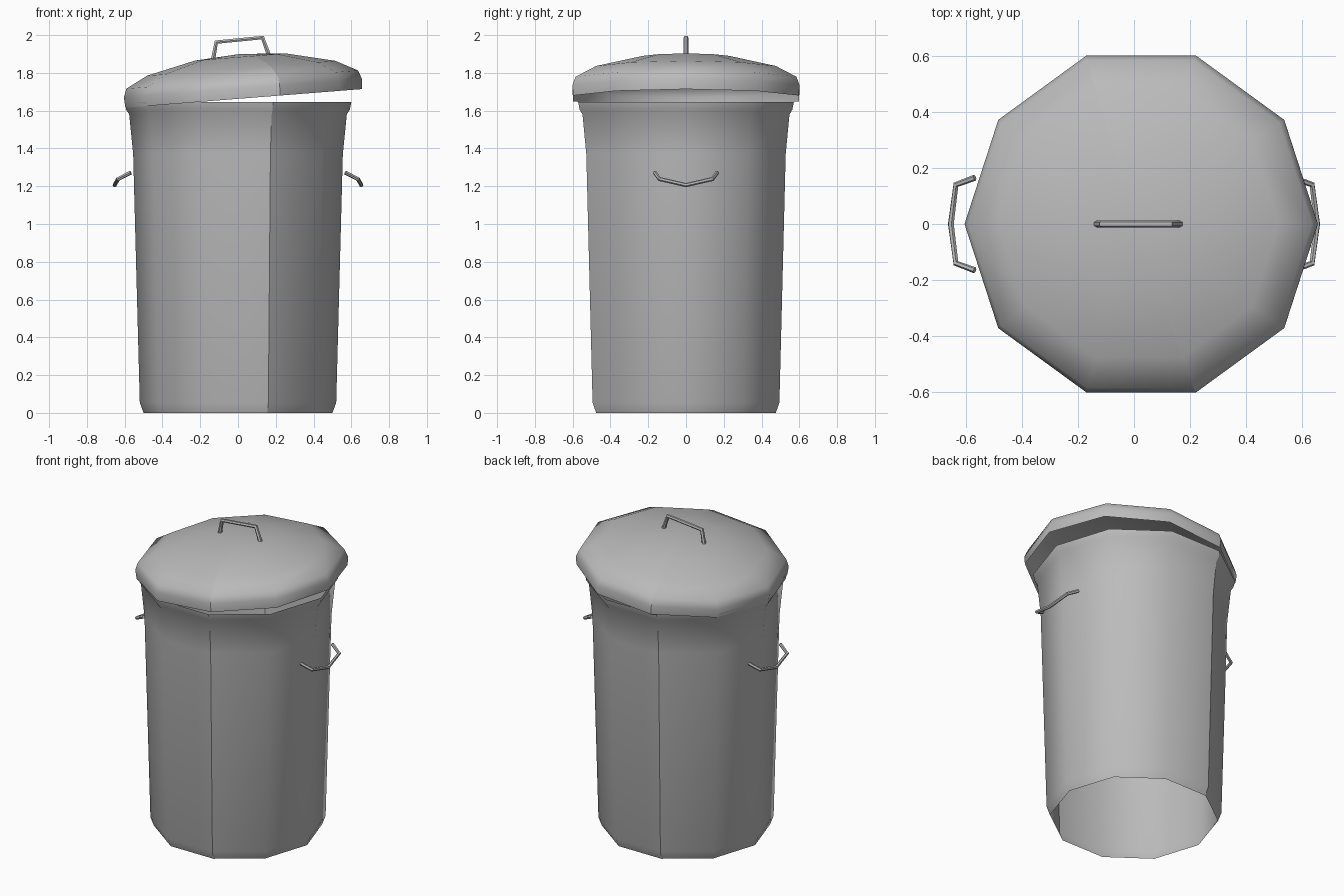
import bpy
import bmesh
from math import cos, sin, pi, radians

cube = bpy.data.objects.get("Cube")
if cube:
    bpy.data.objects.remove(cube, do_unlink=True)

SIDES = 10
SEAMS = (3, 8)  # corners where the two half shells meet


def make_material(name, color):
    mat = bpy.data.materials.new(name)
    mat.use_nodes = True
    mat.diffuse_color = color
    mat.node_tree.nodes["Principled BSDF"].inputs["Base Color"].default_value = color
    return mat


metal = make_material("galvanised grey", (0.5, 0.5, 0.5, 1))


def lathe(name, profile, apex=None):
    """Ten-sided open shell from (radius, height) rings, with an optional centre point."""
    bm = bmesh.new()
    rings = [[bm.verts.new((r * cos(2 * pi * i / SIDES), r * sin(2 * pi * i / SIDES), z))
              for i in range(SIDES)] for r, z in profile]
    for low, high in zip(rings, rings[1:]):
        for i in range(SIDES):
            j = (i + 1) % SIDES
            bm.faces.new((low[i], low[j], high[j], high[i]))
    columns = [[ring[i] for ring in rings] for i in SEAMS]
    if apex is not None:
        tip = bm.verts.new((0, 0, apex))
        for i in range(SIDES):
            bm.faces.new((rings[-1][i], rings[-1][(i + 1) % SIDES], tip))
        for column in columns:
            column.append(tip)
    for face in bm.faces:
        face.smooth = True
    for column in columns:
        for a, b in zip(column, column[1:]):
            bm.edges.get((a, b)).smooth = False
    mesh = bpy.data.meshes.new(name)
    bm.to_mesh(mesh)
    bm.free()
    mesh.materials.append(metal)
    obj = bpy.data.objects.new(name, mesh)
    bpy.context.collection.objects.link(obj)
    return obj


def rod(name, points, radius=0.013):
    """Bent bar along a polyline, turned into a mesh."""
    curve = bpy.data.curves.new(name, "CURVE")
    curve.dimensions = "3D"
    curve.bevel_depth = radius
    curve.bevel_resolution = 1
    curve.use_fill_caps = True
    spline = curve.splines.new("POLY")
    spline.points.add(len(points) - 1)
    for point, co in zip(spline.points, points):
        point.co = (*co, 1)
    curve.materials.append(metal)
    obj = bpy.data.objects.new(name, curve)
    bpy.context.collection.objects.link(obj)
    bpy.ops.object.select_all(action="DESELECT")
    obj.select_set(True)
    bpy.context.view_layer.objects.active = obj
    bpy.ops.object.convert(target="MESH")
    bpy.ops.object.shade_smooth_by_angle(angle=radians(50))


# Tapered body, open at both ends, with a flared rim
lathe("bin_body", [(0.5, 0), (0.52, 0.055), (0.555, 1.37), (0.576, 1.58),
                   (0.592, 1.605), (0.6, 1.645)])

# Domed lid resting at a tilt
lid = lathe("lid", [(0.628, 0), (0.632, 0.055), (0.615, 0.1), (0.5, 0.16),
                    (0.24, 0.22)], apex=0.236)
lid.location = (0.03, 0, 1.665)
lid.rotation_euler.y = radians(-4.5)

# Lid handle
rod("lid_handle", [(-0.132, 0, 1.87), (-0.115, 0, 1.963), (0.13, 0, 1.987), (0.163, 0, 1.895)])

# Side handles
for side, label in ((1, "left"), (-1, "right")):
    half = [(0.568, 0.165, 1.272), (0.635, 0.14, 1.238)]
    path = half + [(0.653, 0, 1.206)] + [(x, -y, z) for x, y, z in reversed(half)]
    rod(label + "_handle", [(side * x, y, z) for x, y, z in path], 0.011)
